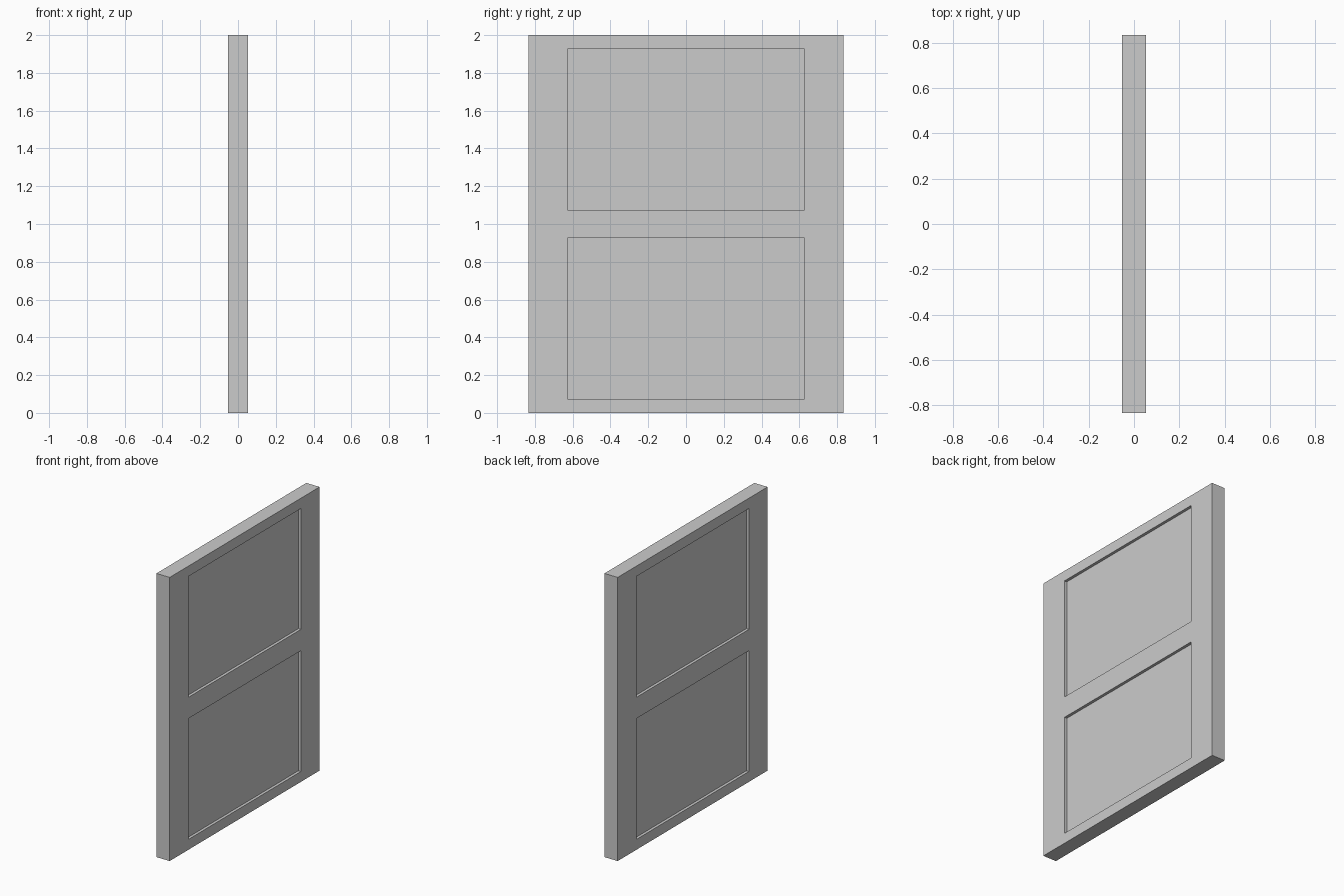
import bpy, bmesh
from mathutils import Matrix

if "Cube" in bpy.data.objects:
    bpy.data.objects.remove(bpy.data.objects["Cube"])

THICK, WIDTH, HEIGHT = 0.104, 1.67, 2.0
PANEL_HALF = 0.627
PANEL_Z = [(0.073, 0.925), (1.075, 1.927)]
DEPTH = 0.02

# Door slab
bm = bmesh.new()
bmesh.ops.create_cube(bm, size=1, matrix=Matrix.Translation((0, 0, HEIGHT / 2))
                      @ Matrix.Diagonal((THICK, WIDTH, HEIGHT, 1)))

# Cut lines along the stiles and rails
cuts = [((0, y, 0), (0, 1, 0)) for y in (-PANEL_HALF, PANEL_HALF)]
cuts += [((0, 0, z), (0, 0, 1)) for pair in PANEL_Z for z in pair]
for co, no in cuts:
    bmesh.ops.bisect_plane(bm, geom=bm.verts[:] + bm.edges[:] + bm.faces[:],
                           plane_co=co, plane_no=no)
bm.normal_update()


def is_panel(face):
    c = face.calc_center_median()
    return (abs(face.normal.x) > 0.9 and abs(c.y) < PANEL_HALF
            and any(lo < c.z < hi for lo, hi in PANEL_Z))


# Sink the two panels on both sides of the door
panels = [f for f in bm.faces if is_panel(f)]
bmesh.ops.inset_individual(bm, faces=panels, thickness=0, depth=-DEPTH)
bmesh.ops.recalc_face_normals(bm, faces=bm.faces[:])

mesh = bpy.data.meshes.new("door_panel")
bm.to_mesh(mesh)
bm.free()
bpy.context.collection.objects.link(bpy.data.objects.new("door_panel", mesh))
